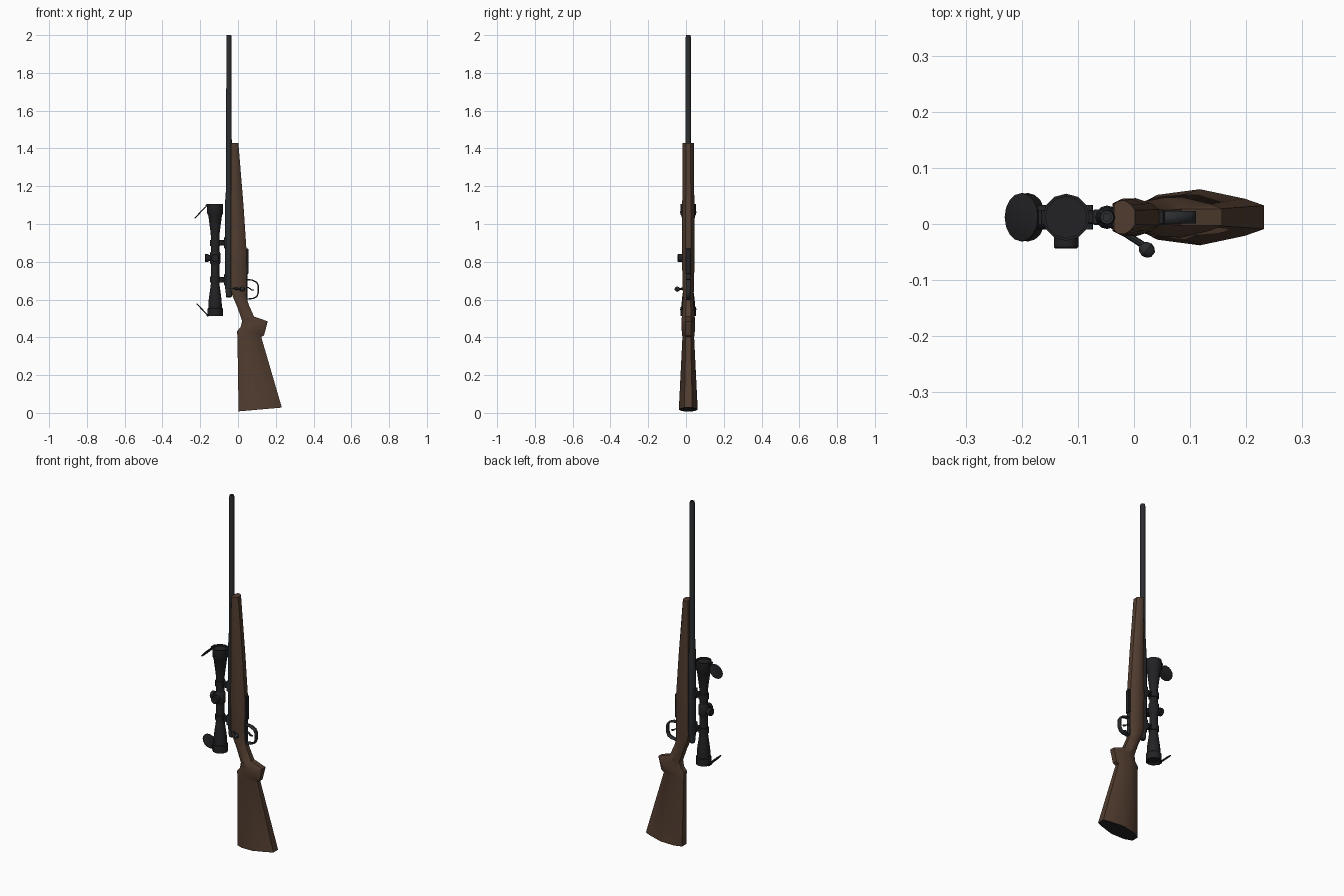
import bpy, bmesh, math
from mathutils import Vector

if "Cube" in bpy.data.objects:
    bpy.data.objects.remove(bpy.data.objects["Cube"])

YC = 0.012  # centre plane of the rifle


def material(name, rgb):
    m = bpy.data.materials.new(name)
    m.diffuse_color = (*rgb, 1)
    m.use_nodes = True
    m.node_tree.nodes["Principled BSDF"].inputs["Base Color"].default_value = m.diffuse_color
    return m


WOOD = material("walnut_brown", (0.082, 0.046, 0.029))
STEEL = material("blued_steel", (0.024, 0.026, 0.029))
BLACK = material("matte_black", (0.016, 0.016, 0.018))


def finish(name, bm, mats, angle=35):
    bmesh.ops.recalc_face_normals(bm, faces=bm.faces)
    me = bpy.data.meshes.new(name)
    bm.to_mesh(me)
    bm.free()
    ob = bpy.data.objects.new(name, me)
    bpy.context.collection.objects.link(ob)
    for m in mats:
        me.materials.append(m)
    bpy.ops.object.select_all(action='DESELECT')
    ob.select_set(True)
    bpy.context.view_layer.objects.active = ob
    bpy.ops.object.shade_smooth_by_angle(angle=math.radians(angle))
    return ob


def skin(bm, rings):
    """Join closed rings of points and cap both ends."""
    vs = [[bm.verts.new(p) for p in r] for r in rings]
    n = len(vs[0])
    for a, b in zip(vs, vs[1:]):
        for i in range(n):
            j = (i + 1) % n
            bm.faces.new((a[i], a[j], b[j], b[i]))
    return bm.faces.new(vs[0]), bm.faces.new(vs[-1])


def turned(name, origin, axis, profile, mat, n=12):
    """Turned part: profile holds (distance along axis, radius)."""
    o, q = Vector(origin), Vector(axis).to_track_quat('Z', 'Y')
    bm = bmesh.new()
    skin(bm, [[o + q @ Vector((r * math.cos(2 * math.pi * i / n),
                               r * math.sin(2 * math.pi * i / n), d))
               for i in range(n)] for d, r in profile])
    return finish(name, bm, [mat])


def rod(name, a, b, r, mat, n=10):
    d = Vector(b) - Vector(a)
    return turned(name, a, d, [(0, r), (d.length, r)], mat, n)


def box(name, x, y, z, mat, bevel=0.003):
    bm = bmesh.new()
    bmesh.ops.create_cube(bm, size=1)
    for v in bm.verts:
        for k, (lo, hi) in enumerate((x, y, z)):
            v.co[k] = lo if v.co[k] < 0 else hi
    bmesh.ops.bevel(bm, geom=bm.edges[:], offset=bevel, segments=1, affect='EDGES')
    return finish(name, bm, [mat])


def strap(name, path, half, thick, mat):
    """Bent flat strip following (x, z) points."""
    bm = bmesh.new()
    rows = [[bm.verts.new((x, YC + s * half, z)) for s in (-1, 1)] for x, z in path]
    for a, b in zip(rows, rows[1:]):
        bm.faces.new((a[0], a[1], b[1], b[0]))
    ob = finish(name, bm, [mat])
    mod = ob.modifiers.new("thickness", 'SOLIDIFY')
    mod.thickness, mod.offset = thick, 0
    return ob


# Stock: sections of (top x, top z, belly x, belly z, half width, forend blend)
sections = [
    (0.003, 0.008, 0.232, 0.028, 0.050, 0),
    (-0.003, 0.400, 0.123, 0.402, 0.031, 0),
    (-0.005, 0.432, 0.138, 0.410, 0.034, 0),
    (0.014, 0.455, 0.157, 0.485, 0.036, 0),
    (0.022, 0.487, 0.085, 0.510, 0.035, 0.3),
    (-0.004, 0.560, 0.058, 0.570, 0.030, 0.5),
    (-0.030, 0.622, 0.041, 0.620, 0.028, 0.8),
    (-0.038, 0.660, 0.043, 0.660, 0.030, 1),
    (-0.038, 0.860, 0.045, 0.860, 0.034, 1),
    (-0.037, 1.100, 0.029, 1.100, 0.032, 1),
    (-0.036, 1.430, 0.002, 1.430, 0.030, 1),
]
butt_w = [(0, .4), (.17, .8), (.5, 1), (.85, .66), (1, .42)]
fore_w = [(0, .72), (.2, .97), (.5, 1), (.82, .74), (1, .42)]
rings = []
for xl, zl, xr, zr, hw, k in sections:
    half = [(ub + (uf - ub) * k, (wb + (wf - wb) * k) * hw)
            for (ub, wb), (uf, wf) in zip(butt_w, fore_w)]
    loop = half + [(u, -w) for u, w in reversed(half)]
    rings.append([(xl + (xr - xl) * u, YC + w, zl + (zr - zl) * u) for u, w in loop])
bm = bmesh.new()
butt_face, _ = skin(bm, rings)
butt_face.material_index = 1  # dark butt plate
finish("stock", bm, [WOOD, BLACK], 30)

# Barrel with hollow muzzle, receiver and bolt
BX = -0.048
turned("barrel", (BX, YC, 0), (0, 0, 1),
       [(0.85, .019), (1.12, .018), (1.22, .0155), (1.99, .0135), (2.0, .012), (2.0, .007), (1.97, .007)],
       STEEL)
turned("receiver", (BX, YC, 0), (0, 0, 1),
       [(.655, .019), (.66, .021), (1.10, .021), (1.16, .018)], STEEL)
turned("bolt_shroud", (BX, YC, 0), (0, 0, 1),
       [(.61, .009), (.615, .015), (.645, .018), (.66, .018)], STEEL)
rod("bolt_handle", (-0.045, YC - .01, .66), (0.020, -0.040, .655), .006, STEEL, 8)
turned("bolt_knob", (0.023, -0.046, .655), (.75, -.6, 0),
       [(-.014, .005), (-.009, .011), (0, .014), (.009, .011), (.014, .005)], STEEL)

# Magazine floor plate, trigger and guard
box("magazine", (0.025, 0.055), (YC - .014, YC + .014), (.735, .87), BLACK)
box("guard_plate", (0.03, 0.049), (YC - .012, YC + .012), (.595, .74), STEEL)
strap("trigger_guard", [(.046, .706), (.075, .703), (.098, .692), (.107, .675), (.107, .635),
                        (.099, .615), (.08, .606), (.046, .602)], .011, .007, STEEL)
strap("trigger", [(.04, .668), (.058, .662), (.070, .652), (.084, .650)], .005, .006, STEEL)

# Scope body
SX = -0.121
turned("scope_body", (SX, YC, 0), (0, 0, 1),
       [(.522, .034), (.512, .034), (.512, .041), (.552, .041), (.556, .036), (.60, .034), (.665, .025),
        (.69, .022), (.93, .022), (.96, .025), (1.045, .036), (1.055, .042), (1.105, .042),
        (1.105, .037), (1.095, .037)], BLACK)
turned("turret_housing", (SX, YC, 0), (0, 0, 1),
       [(.785, .022), (.795, .028), (.845, .028), (.855, .022)], BLACK)
for name, axis, length in (("elevation_turret", (-1, 0, 0), .054), ("windage_turret", (0, -1, 0), .056)):
    turned(name, (SX, YC, .82), axis,
           [(0, .016), (.034, .016), (.034, .022), (length - .003, .022), (length, .019)], BLACK)

# Scope mounts
for label, z in (("front", .90), ("rear", .705)):
    turned(label + "_scope_ring", (SX, YC, z), (0, 0, 1), [(-.016, .027), (.016, .027)], BLACK)
    box(label + "_ring_foot", (-.100, -.066), (YC - .012, YC + .012), (z - .014, z + .014), BLACK)
    box(label + "_mount_base", (-.074, -.055), (YC - .014, YC + .014), (z - .03, z + .03), STEEL)
    rod(label + "_clamp_screw", (-.08, YC - .022, z), (-.08, YC + .022, z), .007, STEEL, 8)

# Flipped-open lens caps with hinges
for label, top, tip in (("front", (-.165, 1.098), (-.234, 1.025)), ("rear", (-.160, .517), (-.219, .578))):
    a, b = Vector((top[0], YC, top[1])), Vector((tip[0], YC, tip[1]))
    d = (b - a).normalized()
    turned(label + "_lens_cap", (a + b) / 2, d.cross(Vector((0, 1, 0))),
           [(-.003, .041), (-.002, .043), (.002, .043), (.003, .041)], BLACK, 16)
    rod(label + "_cap_hinge", a + Vector((0, -.013, 0)), a + Vector((0, .013, 0)), .007, BLACK, 8)
